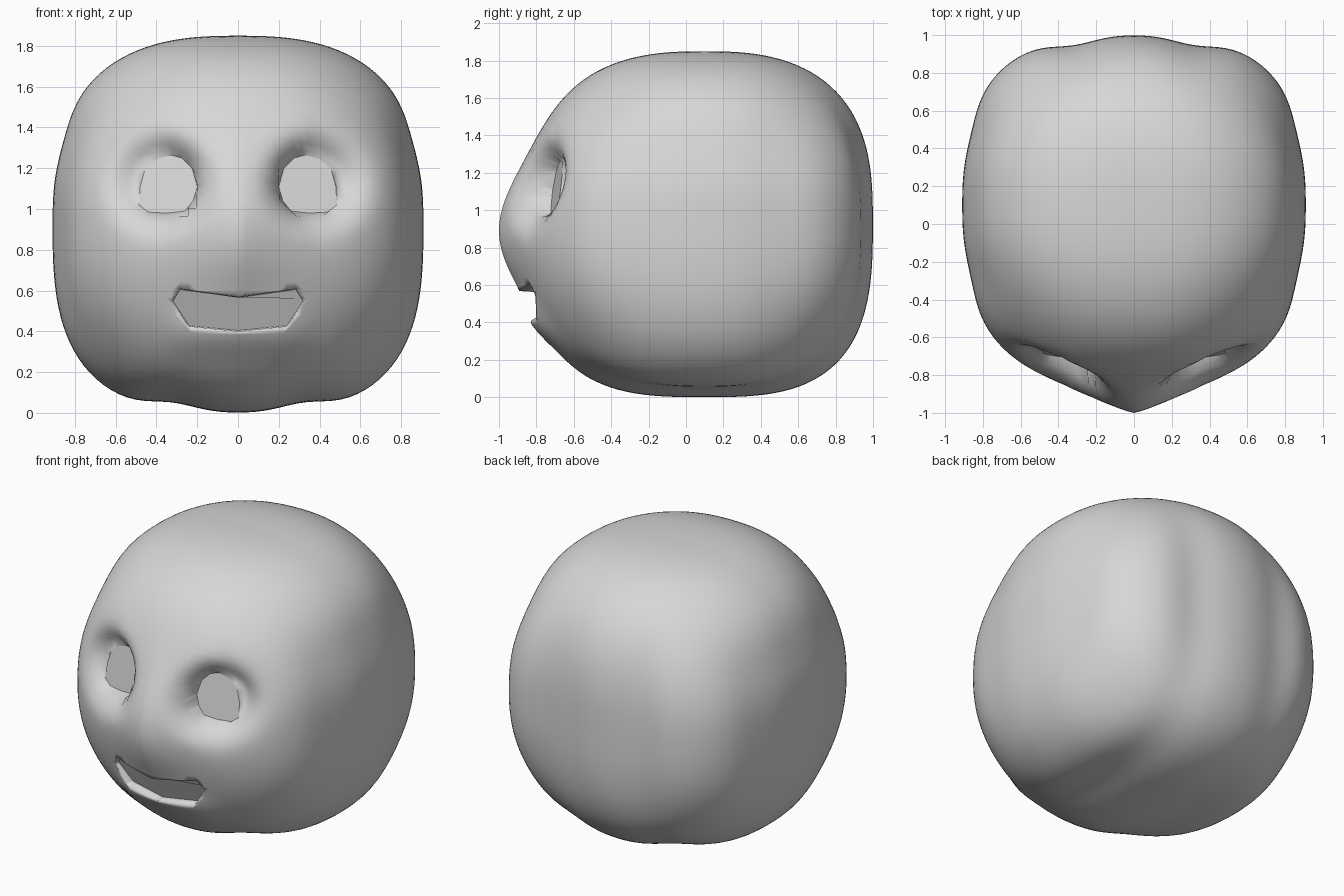
import bpy
import bmesh
import math
from mathutils import Vector

old = bpy.data.objects.get("Cube")
if old:
    bpy.data.objects.remove(old, do_unlink=True)

CAP_Y = -0.2            # how deep the hole cutters reach into the head
CENTRE = Vector((0, 0.1, 0.925))


def gauss(v, width, power=2):
    return math.exp(-(abs(v) / width) ** power)


def skull_point(co):
    """Project a cube point on a boxy skull with softly ridged sides."""
    d = Vector([math.tan(c * math.pi / 4) for c in co]).normalized()
    p = 2.85 - 0.2 * d.z
    half = (0.91, 0.90 if d.y > 0 else 0.92, 0.925)
    r = sum((abs(c) / h) ** p for c, h in zip(d, half)) ** (-1 / p)
    q = d * r
    ux, uy, uz = (abs(c) / h for c, h in zip(q, half))
    # Trim the eight corners
    q *= 1 - 0.045 * (ux * uy * uz / 0.315) ** 2
    # Flatten each side of the ridges on the sides, back and underside
    ridge = 0.04 * gauss(abs(q.x) - 0.33, 0.17)
    side = 0.022 * (gauss(abs(q.y) - 0.42, 0.2) + gauss(q.z - 0.45, 0.2))
    q.x -= math.copysign(side * ux ** 4, q.x)
    if d.y > 0:
        q.y -= ridge * uy ** 4
    if d.z < 0:
        q.z += ridge * uz ** 4
    return CENTRE + q


def face_relief(co):
    """Forward push of the face: nose, lower lip and eye sockets."""
    x, z = abs(co.x), co.z
    nose = 0.18 * gauss(x, 0.36, 1.3) * gauss(z - 0.89, 0.38)
    lip = 0.04 * gauss(x, 0.33, 6) * gauss(z - 0.39, 0.11)
    dx = x - 0.37
    r = math.hypot(dx * (1 if dx < 0 else 0.9), z - 1.13)
    socket = 0.16 * gauss(r, 0.2, 4 if dx < 0 else 3)
    front = min(1, max(0, (-co.y - 0.15) / 0.3))
    return (nose + lip - socket) * front


def eye_depth(x, z):
    return -0.69 + 0.15 * (abs(x) - 0.34) + 0.15 * (z - 1.12)


def mouth_depth(x, z):
    return -0.82 + 0.2 * abs(x) - 0.45 * (z - 0.5)


def hole_cutter(name, outline):
    """Prism through the front of the head from an (x, z) outline."""
    bm = bmesh.new()
    face = bm.faces.new([bm.verts.new((x, -1.3, z)) for x, z in outline])
    ext = bmesh.ops.extrude_face_region(bm, geom=[face])
    verts = [g for g in ext["geom"] if isinstance(g, bmesh.types.BMVert)]
    bmesh.ops.translate(bm, verts=verts, vec=(0, CAP_Y + 1.3, 0))
    bmesh.ops.recalc_face_normals(bm, faces=bm.faces)
    mesh = bpy.data.meshes.new(name)
    bm.to_mesh(mesh)
    bm.free()
    ob = bpy.data.objects.new(name, mesh)
    ob.hide_render = True
    bpy.context.collection.objects.link(ob)
    return ob


# Head
bm = bmesh.new()
bmesh.ops.create_cube(bm, size=2)
bmesh.ops.subdivide_edges(bm, edges=bm.edges[:], cuts=35, use_grid_fill=True)
for v in bm.verts:
    v.co = skull_point(v.co)
    v.co.y -= face_relief(v.co)
bmesh.ops.recalc_face_normals(bm, faces=bm.faces)
mesh = bpy.data.meshes.new("head")
bm.to_mesh(mesh)
bm.free()
head = bpy.data.objects.new("head", mesh)
bpy.context.collection.objects.link(head)
bpy.context.view_layer.objects.active = head
head.select_set(True)

# Eye and mouth openings
eye = [(0.2, 1.11), (0.225, 1.2), (0.275, 1.25), (0.33, 1.265), (0.4, 1.245),
       (0.455, 1.2), (0.48, 1.11), (0.485, 1.02), (0.44, 0.985), (0.35, 0.98),
       (0.26, 0.99), (0.22, 1.04)]
mouth_half = [(0.29, 0.61), (0.325, 0.55), (0.245, 0.425)]
mouth = ([(0, 0.568)] + mouth_half + [(0, 0.4)]
         + [(-x, z) for x, z in reversed(mouth_half)])
cutters = [hole_cutter("left_eye_cutter", eye),
           hole_cutter("right_eye_cutter", [(-x, z) for x, z in eye]),
           hole_cutter("mouth_cutter", mouth)]
for cutter in cutters:
    mod = head.modifiers.new("opening", 'BOOLEAN')
    mod.operation = 'DIFFERENCE'
    mod.solver = 'EXACT'
    mod.object = cutter
    bpy.ops.object.modifier_apply(modifier=mod.name)
    bpy.data.objects.remove(cutter, do_unlink=True)

# Remove the tunnel walls, leaving three open rims
bm = bmesh.new()
bm.from_mesh(head.data)
inner = [v for v in bm.verts if abs(v.co.y - CAP_Y) < 0.01
         and abs(v.co.x) < 0.6 and 0.3 < v.co.z < 1.4]
bmesh.ops.delete(bm, geom=inner, context='VERTS')

# Sink the eye rims to the flat eyes and roll the lips inward
rim = [e for e in bm.edges if e.is_boundary]
for v in {v for e in rim for v in e.verts if v.co.z > 0.8}:
    v.co.y = eye_depth(v.co.x, v.co.z)
lips = [e for e in rim if all(v.co.z < 0.8 for v in e.verts)]
ext = bmesh.ops.extrude_edge_only(bm, edges=lips)
for v in [g for g in ext["geom"] if isinstance(g, bmesh.types.BMVert)]:
    v.co.x *= 0.98
    v.co.z = 0.5 + (v.co.z - 0.5) * 0.96
    v.co.y = mouth_depth(v.co.x, v.co.z)
for f in bm.faces:
    f.smooth = True

# Flat eyes and mouth close the openings
openings = [e for e in bm.edges if e.is_boundary]
for f in bmesh.ops.holes_fill(bm, edges=openings, sides=0)["faces"]:
    f.smooth = False
bmesh.ops.recalc_face_normals(bm, faces=bm.faces)
for f in bm.faces:
    f.material_index = 0
bm.to_mesh(head.data)
bm.free()

# Colour
grey = bpy.data.materials.new("light_grey")
grey.use_nodes = True
colour = (0.68, 0.68, 0.68, 1)
grey.diffuse_color = colour
grey.node_tree.nodes["Principled BSDF"].inputs["Base Color"].default_value = colour
head.data.materials.clear()
head.data.materials.append(grey)
